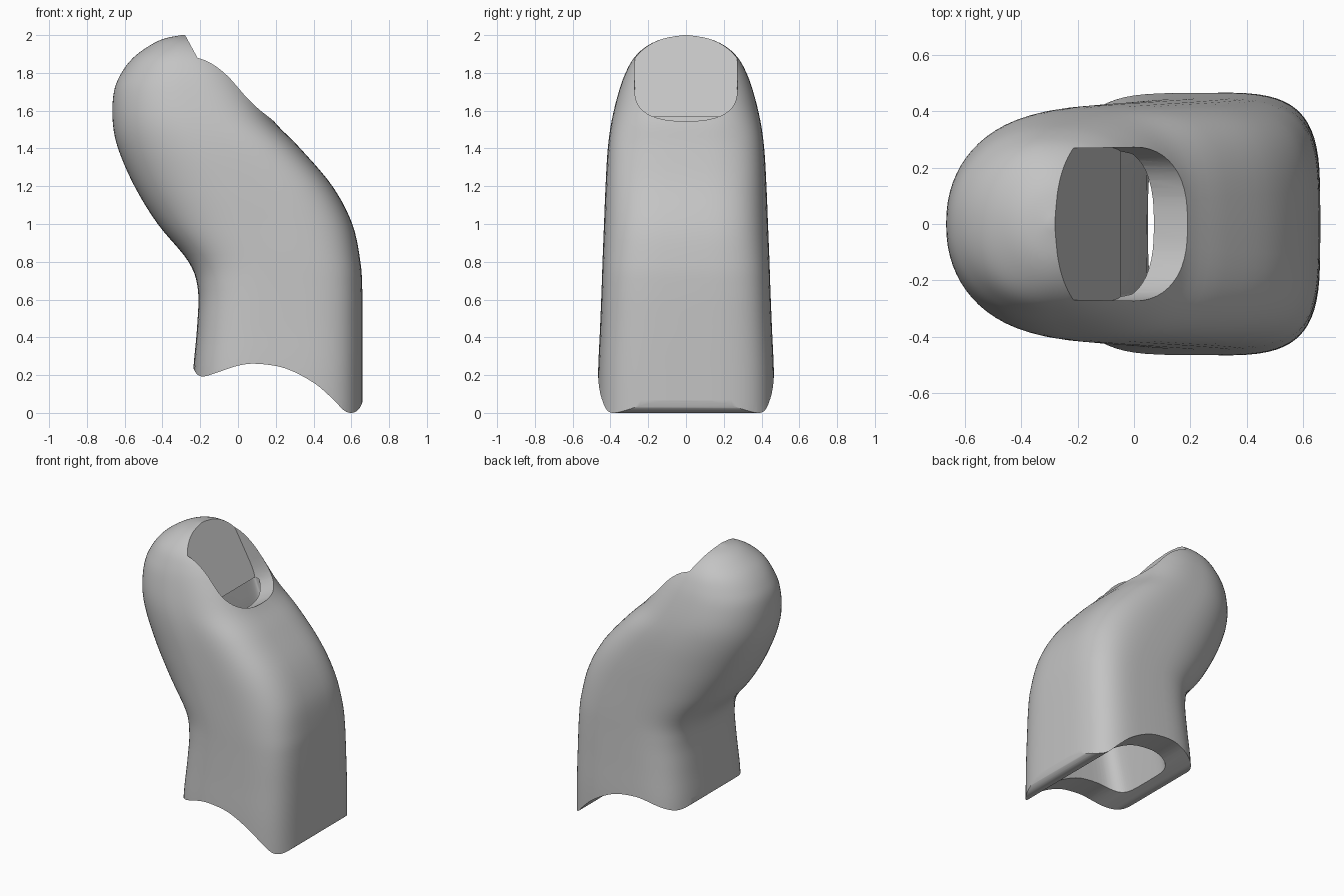
import bpy, bmesh, math
from mathutils import Vector

cube = bpy.data.objects.get("Cube")
if cube:
    bpy.data.objects.remove(cube, do_unlink=True)

grey = bpy.data.materials.new("light_grey")
grey.use_nodes = True
colour = (0.55, 0.55, 0.55, 1)
grey.diffuse_color = colour
grey.node_tree.nodes["Principled BSDF"].inputs["Base Color"].default_value = colour


def finish(bm, name):
    bmesh.ops.recalc_face_normals(bm, faces=bm.faces)
    mesh = bpy.data.meshes.new(name)
    bm.to_mesh(mesh)
    bm.free()
    obj = bpy.data.objects.new(name, mesh)
    bpy.context.collection.objects.link(obj)
    mesh.materials.append(grey)
    return obj


def smooth_rows(rows, steps):
    """Catmull-Rom through the section rows."""
    out = []
    for i in range(len(rows) - 1):
        quad = [rows[max(0, min(len(rows) - 1, i + k))] for k in (-1, 0, 1, 2)]
        for s in range(steps):
            t = s / steps
            out.append([b + t / 2 * (c - a + t * (2 * a - 5 * b + 4 * c - d + t * (3 * (b - c) + d - a)))
                        for a, b, c, d in zip(*quad)])
    return out + [rows[-1]]


def loft(rows, name, count=72):
    """Stack rounded sections: z, x min, x max, half width, left and right squareness."""
    bm = bmesh.new()
    rings = []
    for z, x0, x1, hy, left, right in rows:
        ring = []
        for i in range(count):
            a = math.tau * i / count
            c, s = math.cos(a), math.sin(a)
            e = 2 / (right if c > 0 else left)
            x = math.copysign(abs(c) ** e, c) * (x1 - x0) / 2 + (x0 + x1) / 2
            ring.append(bm.verts.new((x, math.copysign(abs(s) ** e, s) * hy, z)))
        rings.append(ring)
    for low, high in zip(rings, rings[1:]):
        for i in range(count):
            j = (i + 1) % count
            bm.faces.new((low[i], low[j], high[j], high[i]))
    bm.faces.new(rings[0])
    bm.faces.new(rings[-1])
    return finish(bm, name)


def prism(points, depth, name):
    """Extrude a closed outline of 3D points along a vector."""
    bm = bmesh.new()
    face = bm.faces.new([bm.verts.new(p) for p in points])
    new = bmesh.ops.extrude_face_region(bm, geom=[face])["geom"]
    bmesh.ops.translate(bm, vec=depth, verts=[v for v in new if isinstance(v, bmesh.types.BMVert)])
    return finish(bm, name)


# Outer fingertip body
body = loft(smooth_rows([
    (-0.1, -0.24, 0.66, 0.469, 3.6, 4),
    (0.2, -0.238, 0.66, 0.466, 3.6, 4),
    (0.45, -0.217, 0.66, 0.455, 3.5, 3.9),
    (0.65, -0.212, 0.658, 0.447, 3.3, 3.8),
    (0.8, -0.262, 0.648, 0.442, 2.9, 3.7),
    (1.0, -0.425, 0.605, 0.434, 2.5, 3.6),
    (1.2, -0.548, 0.5, 0.426, 2.35, 3.5),
    (1.4, -0.635, 0.33, 0.414, 2.25, 3.4),
    (1.55, -0.664, 0.185, 0.393, 2.2, 3.1),
    (1.7, -0.657, 0.095, 0.356, 2.15, 2.8),
    (1.8, -0.617, 0.035, 0.32, 2.1, 2.6),
    (1.88, -0.555, -0.03, 0.275, 2.1, 2.4),
    (1.94, -0.475, -0.1, 0.21, 2, 2.1),
    (1.98, -0.395, -0.175, 0.125, 2, 2),
    (2.0, -0.3, -0.27, 0.015, 2, 2)], 5), "fingertip_body")

# Finger cavity, flared towards the open end
cavity = loft([
    (-0.2, -0.14, 0.55, 0.28, 5, 4),
    (0.2, -0.11, 0.55, 0.278, 5, 4),
    (0.8, 0.03, 0.52, 0.272, 5, 4),
    (1.0, 0.05, 0.46, 0.268, 5, 4),
    (1.25, 0.045, 0.29, 0.266, 6, 4),
    (1.48, -0.03, 0.07, 0.264, 8, 5),
    (1.57, -0.06, 0.0, 0.262, 8, 5)], "cavity_cutter")

# Nail window: a rounded slot sunk to a sloping flat bed
down, out = Vector((0.479, 0, -0.878)), Vector((0.878, 0, 0.479))
origin = Vector((-0.28, 0, 2.0))
slot = [(-0.4, -0.262), (-0.4, 0.262)]
for i in range(25):
    a = math.pi / 2 - math.pi * i / 24
    c, s = abs(math.cos(a)), math.sin(a)
    slot.append((0.38 + 0.245 * c ** 0.8, math.copysign(0.272 * abs(s) ** 0.8, s)))
nail = prism([origin + down * u + Vector((0, y, 0)) for u, y in slot], out * 1.2, "nail_cutter")

# Arched lower rim
rim = smooth_rows([(-0.26, 0.29), (-0.235, 0.235), (-0.215, 0.203), (-0.18, 0.193), (-0.12, 0.21),
                   (0, 0.25), (0.1, 0.26), (0.25, 0.236), (0.4, 0.16), (0.5, 0.075),
                   (0.56, 0.014), (0.6, 0), (0.635, 0.015), (0.656, 0.05), (0.675, 0.12)], 4)
outline = [(-0.8, 0.29), (-0.8, -0.5), (1, -0.5), (1, 0.12)] + [tuple(p) for p in reversed(rim)]
arch = prism([(x, -1, z) for x, z in outline], Vector((0, 2, 0)), "arch_cutter")

# Carve the body, then drop the cutters
bpy.context.view_layer.objects.active = body
for cutter in (cavity, nail, arch):
    mod = body.modifiers.new(cutter.name, "BOOLEAN")
    mod.operation, mod.solver, mod.object = "DIFFERENCE", "EXACT", cutter
    cutter.hide_render = True
    bpy.ops.object.modifier_apply(modifier=mod.name)
    bpy.data.objects.remove(cutter, do_unlink=True)

bpy.ops.object.select_all(action="DESELECT")
body.select_set(True)
bpy.ops.object.shade_smooth_by_angle(angle=math.radians(32))
